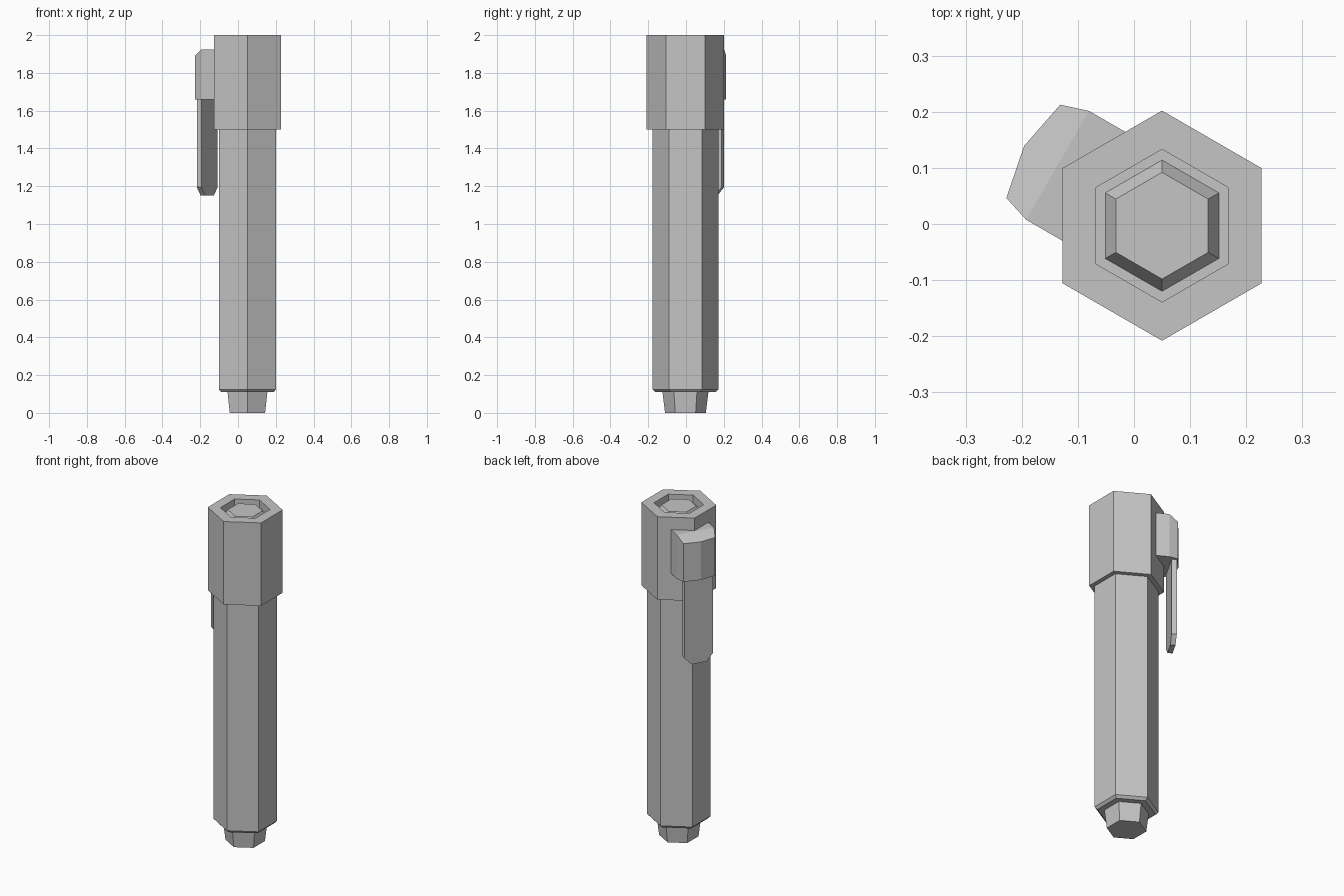
import bpy, bmesh
from math import cos, sin, radians
from mathutils import Matrix

cube = bpy.data.objects.get("Cube")
if cube:
    bpy.data.objects.remove(cube)

grey = bpy.data.materials.new("plain grey")
grey.use_nodes = True
COLOUR = (0.56, 0.56, 0.56, 1)
grey.diffuse_color = COLOUR
grey.node_tree.nodes["Principled BSDF"].inputs["Base Color"].default_value = COLOUR

AXIS = Matrix.Translation((0.05, -0.003, 0))
CLIP_FRAME = AXIS @ Matrix.Rotation(radians(150), 4, "Z")  # x outward through a hexagon corner


def finish(name, bm, frame):
    bmesh.ops.recalc_face_normals(bm, faces=bm.faces)
    mesh = bpy.data.meshes.new(name)
    bm.to_mesh(mesh)
    bm.free()
    mesh.materials.append(grey)
    obj = bpy.data.objects.new(name, mesh)
    obj.matrix_world = frame
    bpy.context.collection.objects.link(obj)
    return obj


def hex_lathe(name, profile):
    """Stack hexagons of (radius, height) and cap both ends."""
    bm = bmesh.new()
    rings = [[bm.verts.new((r * cos(radians(30 + 60 * k)), r * sin(radians(30 + 60 * k)), z))
              for k in range(6)] for r, z in profile]
    for low, high in zip(rings, rings[1:]):
        for k in range(6):
            n = (k + 1) % 6
            bm.faces.new((low[k], low[n], high[n], high[k]))
    bm.faces.new(rings[0])
    bm.faces.new(rings[-1])
    return finish(name, bm, AXIS)


def extrude(name, points, offset):
    """Extrude a flat outline, in the clip's frame."""
    bm = bmesh.new()
    face = bm.faces.new([bm.verts.new(p) for p in points])
    moved = bmesh.ops.extrude_face_region(bm, geom=[face])["geom"]
    bmesh.ops.translate(bm, vec=offset, verts=[v for v in moved if isinstance(v, bmesh.types.BMVert)])
    return bm


# Barrel, tip and cap
hex_lathe("tip", [(0.108, 0), (0.123, 0.12)])
hex_lathe("barrel", [(0.16, 0.11), (0.175, 0.125), (0.175, 1.52)])
hex_lathe("cap", [(0.205, 1.5), (0.205, 2), (0.136, 2), (0.136, 1.955)])
hex_lathe("end_button", [(0.12, 1.95), (0.095, 1.99)])

# Clip mount: faceted block around one corner of the cap, with a lowered outer top edge
half = [(0.12, 0.112), (0.215, 0.112), (0.265, 0.096)]
outline = half + [(0.284, 0)] + [(u, -v) for u, v in reversed(half)]
bm = extrude("clip_mount", [(u, v, 1.66) for u, v in outline], (0, 0, 0.265))
top = next(f for f in bm.faces if all(v.co.z > 1.9 for v in f.verts))
corners = [v for v in top.verts if abs(v.co.x - 0.215) < 0.001]
bmesh.ops.connect_verts(bm, verts=corners)
for v in bm.verts:
    if v.co.z > 1.9 and v.co.x > 0.25:
        v.co.z -= 0.035
finish("clip_mount", bm, CLIP_FRAME)

# Clip blade: thin plate with cut lower corners
side = [(0.086, 1.7), (0.086, 1.195), (0.045, 1.15)]
blade = side + [(-v, z) for v, z in reversed(side)]
finish("clip_blade", extrude("clip_blade", [(0.232, v, z) for v, z in blade], (0.028, 0, 0)), CLIP_FRAME)
